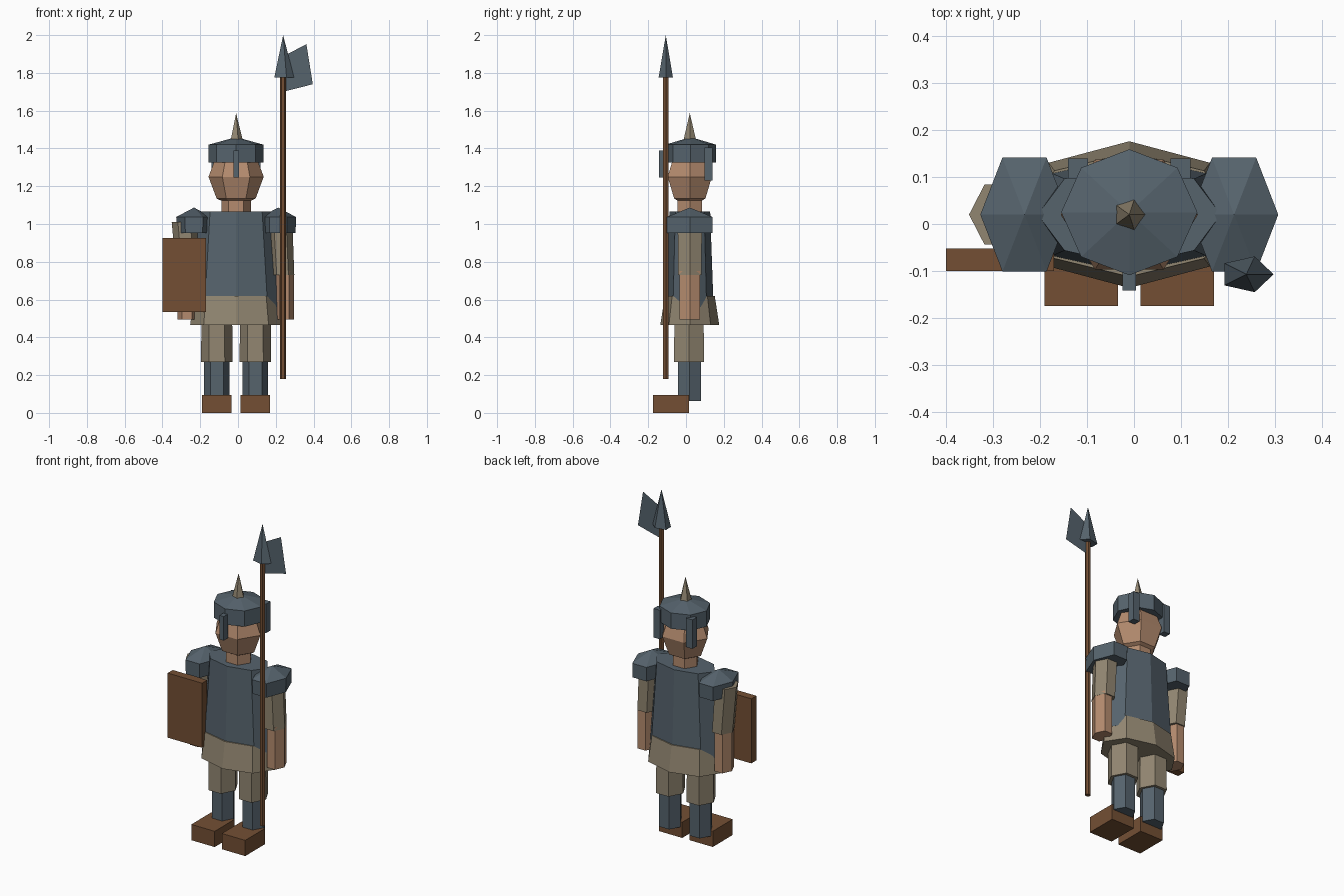
import bpy, bmesh, math

if "Cube" in bpy.data.objects:
    bpy.data.objects.remove(bpy.data.objects["Cube"])

CX, CY = -0.01, 0.02   # body axis


def material(name, rgb):
    m = bpy.data.materials.new(name)
    m.diffuse_color = (*rgb, 1)
    m.use_nodes = True
    m.node_tree.nodes["Principled BSDF"].inputs["Base Color"].default_value = m.diffuse_color
    return m


STEEL = material("dark steel", (0.092, 0.125, 0.152))
CLOTH = material("tan cloth", (0.285, 0.238, 0.165))
SKIN = material("skin", (0.46, 0.26, 0.158))
WOOD = material("brown leather and wood", (0.172, 0.078, 0.034))


def finish(name, bm, mat):
    bmesh.ops.recalc_face_normals(bm, faces=bm.faces)
    me = bpy.data.meshes.new(name)
    bm.to_mesh(me)
    bm.free()
    me.materials.append(mat)
    ob = bpy.data.objects.new(name, me)
    bpy.context.collection.objects.link(ob)
    return ob


def loft(name, mat, n, rings):
    """Stack of n-sided rings (x, y, z, rx, ry), first vertex at +x; zero radius = point."""
    bm = bmesh.new()
    loops = []
    for x, y, z, rx, ry in rings:
        if rx == 0:
            loops.append([bm.verts.new((x, y, z))] * n)
        else:
            loops.append([bm.verts.new((x + rx * math.cos(2 * math.pi * i / n),
                                        y + ry * math.sin(2 * math.pi * i / n), z))
                          for i in range(n)])
    for a, b in zip(loops, loops[1:]):
        for i in range(n):
            j = (i + 1) % n
            bm.faces.new(list(dict.fromkeys((a[i], a[j], b[j], b[i]))))
    for end in (loops[0], loops[-1]):
        if end[0] is not end[1]:
            bm.faces.new(end)
    return finish(name, bm, mat)


def box(name, mat, x0, x1, y0, y1, z0, z1):
    bm = bmesh.new()
    bmesh.ops.create_cube(bm, size=1)
    for v in bm.verts:
        v.co = ((x0 + x1) / 2 + v.co.x * (x1 - x0),
                (y0 + y1) / 2 + v.co.y * (y1 - y0),
                (z0 + z1) / 2 + v.co.z * (z1 - z0))
    return finish(name, bm, mat)


# torso armour and tunic skirt
loft("breastplate", STEEL, 8, [(CX, CY, 0.56, 0.236, 0.126), (CX, CY, 1.065, 0.195, 0.108)])
loft("tunic_skirt", CLOTH, 8, [(CX, CY, 0.465, 0.243, 0.156), (CX, CY, 0.62, 0.225, 0.132)])

# neck and head
loft("neck", SKIN, 6, [(CX, CY, 1.03, 0.078, 0.074), (CX, CY, 1.16, 0.078, 0.074)])
loft("head", SKIN, 6, [(CX, CY, 1.25 - 0.163 * math.cos(t), 0.146 * math.sin(t), 0.135 * math.sin(t))
                       if 0 < k < 4 else (CX, CY, 1.25 - 0.163 * math.cos(t), 0, 0)
                       for k, t in ((k, k * math.pi / 4) for k in range(5))])

# helmet with spike, nose guard and rear side plates
loft("helmet", STEEL, 8, [(CX, 0.025, 1.325, 0.145, 0.134), (CX, 0.025, 1.42, 0.145, 0.134),
                          (CX, 0.025, 1.46, 0, 0)])
loft("helmet_spike", CLOTH, 5, [(CX, CY, 1.44, 0.036, 0.036), (CX, CY, 1.587, 0, 0)])
box("nose_guard", STEEL, -0.024, 0.004, -0.142, -0.10, 1.245, 1.39)
for s in (-1, 1):
    c = CX + s * 0.109
    box("helmet_side_plate", STEEL, c - 0.021, c + 0.021, 0.097, 0.139, 1.23, 1.405)

# shoulders, legs, boots
for s, side in ((-1, "left"), (1, "right")):
    x = CX + s * 0.223
    loft("shoulder_guard_" + side, STEEL, 6, [(x, CY, 0.952, 0.092, 0.138), (x, CY, 1.037, 0.094, 0.14),
                                              (x, CY, 1.087, 0, 0)])
    x = CX + s * 0.102
    loft("thigh_" + side, CLOTH, 6, [(x, 0.016, 0.27, 0.084, 0.092), (x, 0.016, 0.58, 0.08, 0.088)])
    loft("greave_" + side, STEEL, 6, [(x, 0.019, 0.064, 0.068, 0.07), (x, 0.019, 0.30, 0.068, 0.07)])
    box("boot_" + side, WOOD, x - 0.078, x + 0.078, -0.174, 0.016, 0, 0.095)

# arms: sleeve (slightly leaning) and forearm
for side, top, low, hand in (("left", -0.285, -0.263, -0.27), ("right", 0.222, 0.236, 0.245)):
    loft("sleeve_" + side, CLOTH, 6, [(low, CY, 0.73, 0.062, 0.072), (top, CY, 1.01, 0.066, 0.074)])
    loft("forearm_" + side, SKIN, 6, [(hand, CY, 0.495, 0.051, 0.0635), (hand, CY, 0.75, 0.051, 0.0635)])

# shield
box("shield", WOOD, -0.40, -0.17, -0.10, -0.052, 0.535, 0.925)

# polearm: shaft, point and flat blade
PX, PY = 0.239, -0.107
loft("polearm_shaft", WOOD, 6, [(PX, PY, 0.18, 0.016, 0.016), (PX, PY, 1.80, 0.016, 0.016)])
loft("polearm_point", STEEL, 5, [(PX, PY, 1.775, 0.058, 0.04), (PX, PY, 2.0, 0, 0)])
bm = bmesh.new()
bm.faces.new([bm.verts.new((x, PY, z)) for x, z in
              ((0.25, 1.703), (0.396, 1.74), (0.362, 1.952), (0.25, 1.893))])
finish("polearm_blade", bm, STEEL)
